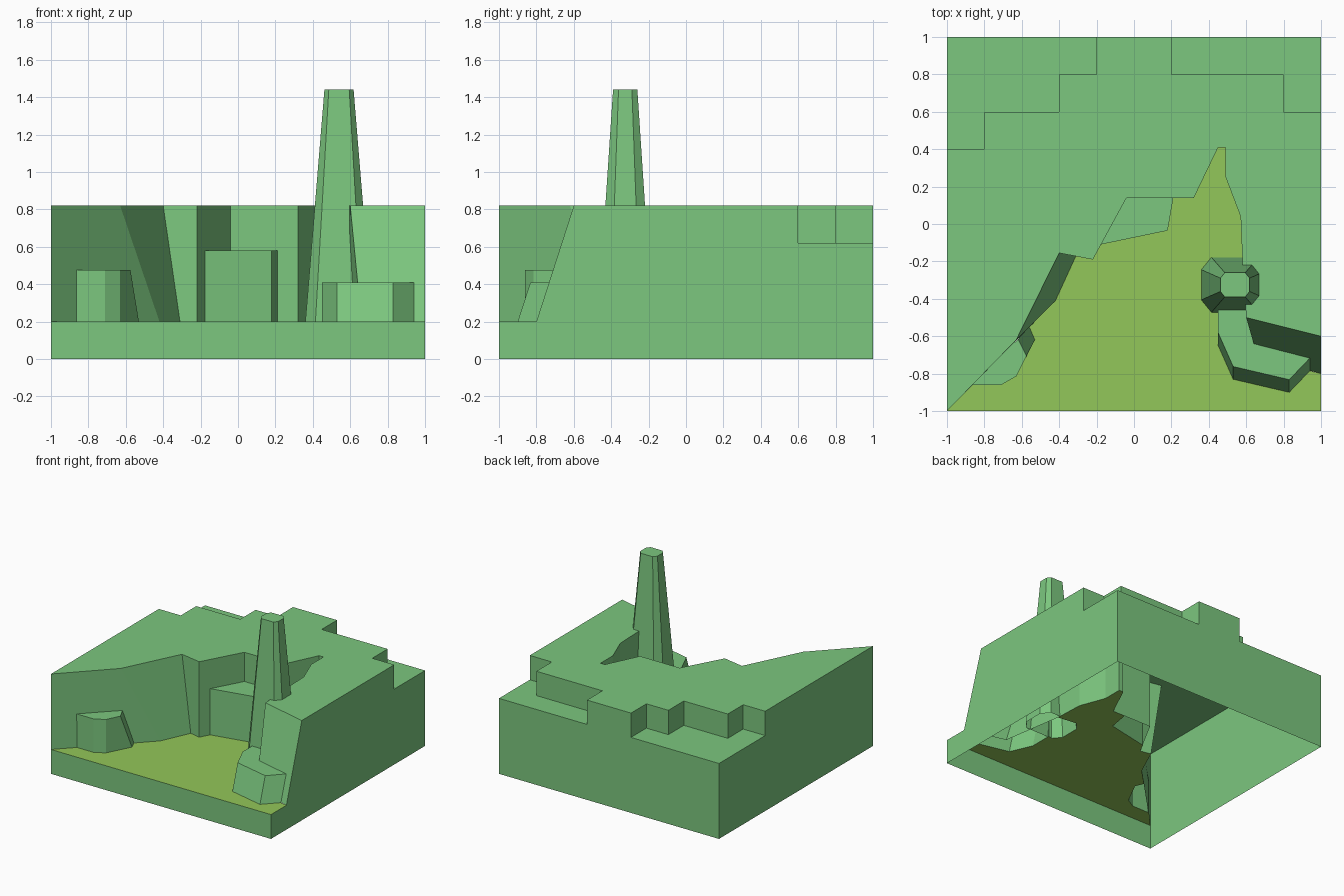
import bpy
import bmesh

default_cube = bpy.data.objects.get("Cube")
if default_cube:
    bpy.data.objects.remove(default_cube, do_unlink=True)


def make_material(name, color):
    mat = bpy.data.materials.new(name)
    mat.use_nodes = True
    mat.diffuse_color = color
    mat.node_tree.nodes["Principled BSDF"].inputs["Base Color"].default_value = color
    return mat


grass_green = make_material("grass green", (0.2, 0.57, 0.21, 1))
path_olive = make_material("path olive", (0.29, 0.57, 0.1, 1))


def at_height(path, z):
    """Lift a plan outline to a height."""
    return [(x, y, z) for x, y in path]


def wall(lower, upper, closed=False):
    """Strip of quads between two paths, facing right of the travel direction."""
    count = len(lower)
    pairs = [(i, (i + 1) % count) for i in range(count if closed else count - 1)]
    return [[lower[i], lower[j], upper[j], upper[i]] for i, j in pairs]


def add_part(name, polygons, material=grass_green):
    """Make one mesh object from polygons, welding shared corners."""
    bm = bmesh.new()
    for polygon in polygons:
        bm.faces.new([bm.verts.new(point) for point in polygon])
    bmesh.ops.remove_doubles(bm, verts=bm.verts, dist=0.0005)
    bmesh.ops.dissolve_degenerate(bm, edges=bm.edges, dist=0.0005)
    mesh = bpy.data.meshes.new(name)
    bm.to_mesh(mesh)
    bm.free()
    mesh.materials.append(material)
    obj = bpy.data.objects.new(name, mesh)
    bpy.context.collection.objects.link(obj)
    return obj


# Main levels
FLOOR, TERRACE, PLATEAU = 0.2, 0.62, 0.82

# Cliff: outline at the foot and at the rim, from left to right
cove = [(-0.22, -0.19), (-0.04, 0.14), (0.32, 0.14), (0.45, 0.41),
        (0.49, 0.41), (0.49, 0.25), (0.57, 0.04), (0.58, -0.2)]
cliff_foot = [(-1, -1), (-0.42, -0.41), (-0.31, -0.17)] + cove + [(0.66, -0.71), (1, -0.8)]
cliff_rim = [(-1, -1), (-0.63, -0.62), (-0.4, -0.155)] + cove + [(0.6, -0.5), (1, -0.6)]
add_part("cliff_face", wall(at_height(cliff_foot, FLOOR), at_height(cliff_rim, PLATEAU)))

# Plateau with stepped rear corners
east_steps = [(1, 0.6), (0.8, 0.6), (0.8, 0.8), (0.2, 0.8), (0.2, 1)]
west_steps = [(-0.2, 1), (-0.2, 0.8), (-0.4, 0.8), (-0.4, 0.6),
              (-0.8, 0.6), (-0.8, 0.4), (-1, 0.4)]
add_part("plateau_top", [at_height(cliff_rim + east_steps + west_steps, PLATEAU)])
for side, steps, corner in (("east", east_steps, (1, 1)), ("west", west_steps, (-1, 1))):
    add_part(side + "_step_risers", wall(at_height(steps, TERRACE), at_height(steps, PLATEAU)))
    add_part(side + "_terrace", [at_height(steps[::-1] + [corner], TERRACE)])

# Outer sides, open underneath
add_part("front_side", [[(-1, -1, 0), (1, -1, 0), (1, -1, FLOOR), (-1, -1, FLOOR)]])
add_part("left_side", [[(1, y, z) for y, z in (
    (-1, 0), (1, 0), (1, TERRACE), (0.6, TERRACE), (0.6, PLATEAU),
    (-0.6, PLATEAU), (-0.8, FLOOR), (-1, FLOOR))]])
add_part("right_side", [[(-1, y, z) for y, z in (
    (1, 0), (-1, 0), (-1, PLATEAU), (0.4, PLATEAU), (0.4, TERRACE), (1, TERRACE))]])
add_part("back_side", [[(x, 1, z) for x, z in (
    (1, 0), (-1, 0), (-1, TERRACE), (-0.2, TERRACE), (-0.2, PLATEAU),
    (0.2, PLATEAU), (0.2, TERRACE), (1, TERRACE))]])


def add_rock(name, foot, rim, back, height):
    """Rock set against the cliff: visible sides plus a flat top."""
    sides = wall(at_height(foot, FLOOR), at_height(rim, height))
    add_part(name, sides + [at_height(rim + back, height)])


# Ledge at the back of the cove
ledge = [(-0.18, -0.11), (0.18, -0.035), (0.21, 0.14)]
add_rock("ledge", ledge, ledge, [(-0.04, 0.14)], 0.58)

# Rock at the foot of the west cliff
west_front = [(-0.87, -0.86), (-0.71, -0.86), (-0.63, -0.815)]
west_foot = west_front + [(-0.53, -0.62), (-0.56, -0.55)]
west_rim = west_front + [(-0.575, -0.705), (-0.62, -0.615)]
add_rock("west_rock", west_foot, west_rim, [], 0.475)

# Bent rock beside the pillar, leaning back
east_foot = [(0.45, -0.46), (0.45, -0.65), (0.53, -0.83), (0.83, -0.9), (0.94, -0.785)]
east_rim = east_foot[:1] + [(x, y + 0.068) for x, y in east_foot[1:]]
add_rock("east_rock", east_foot, east_rim, [(0.64, -0.64), (0.6, -0.46)], 0.41)


# Tapered eight-sided pillar
def octagon(half_x, half_y):
    flat_x, flat_y = half_x * 0.7, half_y * 0.55
    ring = [(flat_x, -half_y), (half_x, -flat_y), (half_x, flat_y), (flat_x, half_y),
            (-flat_x, half_y), (-half_x, flat_y), (-half_x, -flat_y), (-flat_x, -half_y)]
    return [(0.54 + x, y - 0.325) for x, y in ring]


pillar_foot = octagon(0.18, 0.147)
pillar_top = at_height(octagon(0.078, 0.065), 1.44)
add_part("pillar", wall(at_height(pillar_foot, FLOOR), pillar_top, closed=True) + [pillar_top])

# Path floor, running around the feet of the rocks and pillar
floor_outline = [(-1, -1), (1, -1), (1, -0.8)] + east_foot[::-1]
floor_outline += pillar_foot[:3:-1] + cove[:2:-1] + cove[2:3]
floor_outline += ledge[::-1] + cliff_foot[3:0:-1] + west_foot[::-1]
add_part("path_floor", [at_height(floor_outline, FLOOR)], path_olive)
